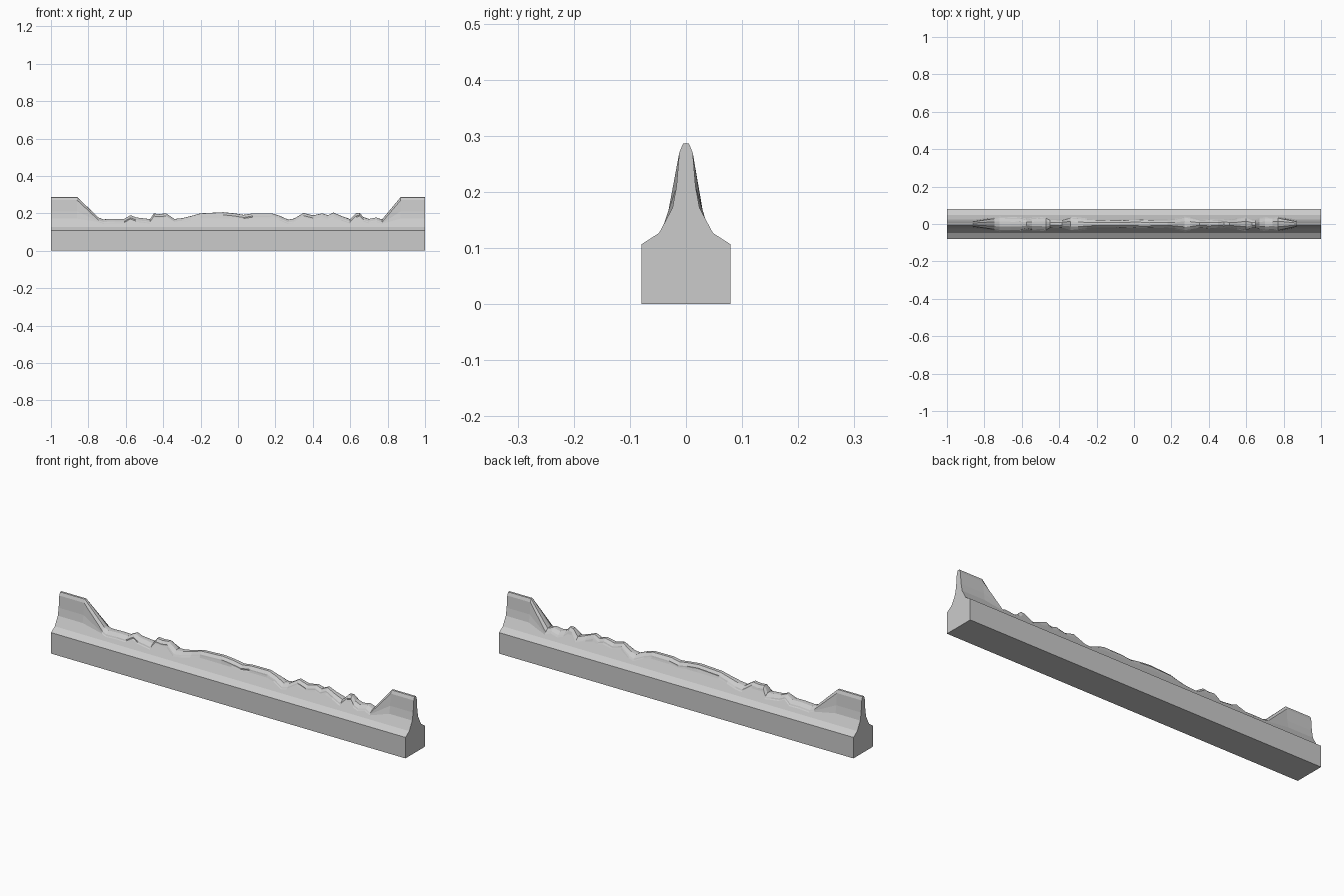
import bpy, bmesh, random

if "Cube" in bpy.data.objects:
    bpy.data.objects.remove(bpy.data.objects["Cube"])
random.seed(4)

concrete = bpy.data.materials.new("concrete_grey")
concrete.diffuse_color = (0.6, 0.6, 0.6, 1)
concrete.use_nodes = True
concrete.node_tree.nodes["Principled BSDF"].inputs["Base Color"].default_value = concrete.diffuse_color

# Half profile of the intact barrier (half width, height)
PROFILE = [(0.079, 0), (0.079, 0.107), (0.048, 0.127), (0.024, 0.172),
           (0.017, 0.21), (0.012, 0.27), (0.005, 0.286)]
# Broken crest line (x, height)
CREST = [(-1, .287), (-.86, .287), (-.745, .177), (-.72, .168), (-.66, .171), (-.61, .170),
         (-.575, .190), (-.545, .178), (-.5, .173), (-.47, .169), (-.45, .199), (-.42, .196),
         (-.385, .2), (-.34, .170), (-.3, .174), (-.25, .186), (-.2, .2), (-.08, .206),
         (-.02, .2), (.03, .192), (.08, .2), (.18, .2), (.22, .188), (.27, .166),
         (.3, .172), (.35, .202), (.4, .189), (.45, .2), (.48, .190), (.51, .204),
         (.55, .187), (.6, .169), (.63, .2), (.65, .203), (.67, .180), (.70, .170),
         (.74, .178), (.77, .167), (.87, .287), (1, .287)]


def width(z):
    for (w0, z0), (w1, z1) in zip(PROFILE[1:], PROFILE[2:]):
        if z <= z1:
            return w0 + (w1 - w0) * max(0, z - z0) / (z1 - z0)
    return PROFILE[-1][0]


def section(x, h):
    """Closed barrier cross-section, cut off and rounded at height h."""
    broken = h < 0.21
    half = list(PROFILE[:3])
    for (w, z), drop in zip(PROFILE[3:6], (0.024, 0.02, 0.014)):
        zz = min(z, h - drop)
        half.append((width(zz), zz))
    half.append((0.45 * half[-1][0], h - 0.001))
    pts = []
    for side in (-1, 1):
        row = []
        for i, (w, z) in enumerate(half):
            if broken and i >= 4:
                w -= random.uniform(0, 0.003)
            row.append((x, side * w, z))
        pts += row if side < 0 else [(x, 0, h)] + row[::-1]
    return pts


# Barrier body lofted along x
bm = bmesh.new()
rings = [[bm.verts.new(p) for p in section(x, h)] for x, h in CREST]
n = len(rings[0])
for a, b in zip(rings, rings[1:]):
    for i in range(n):
        j = (i + 1) % n
        bm.faces.new((a[i], b[i], b[j], a[j]))
bm.faces.new(rings[0])
bm.faces.new(rings[-1][::-1])
bmesh.ops.recalc_face_normals(bm, faces=bm.faces)
mesh = bpy.data.meshes.new("broken_barrier")
bm.to_mesh(mesh)
bm.free()
mesh.materials.append(concrete)
obj = bpy.data.objects.new("broken_barrier", mesh)
bpy.context.collection.objects.link(obj)
